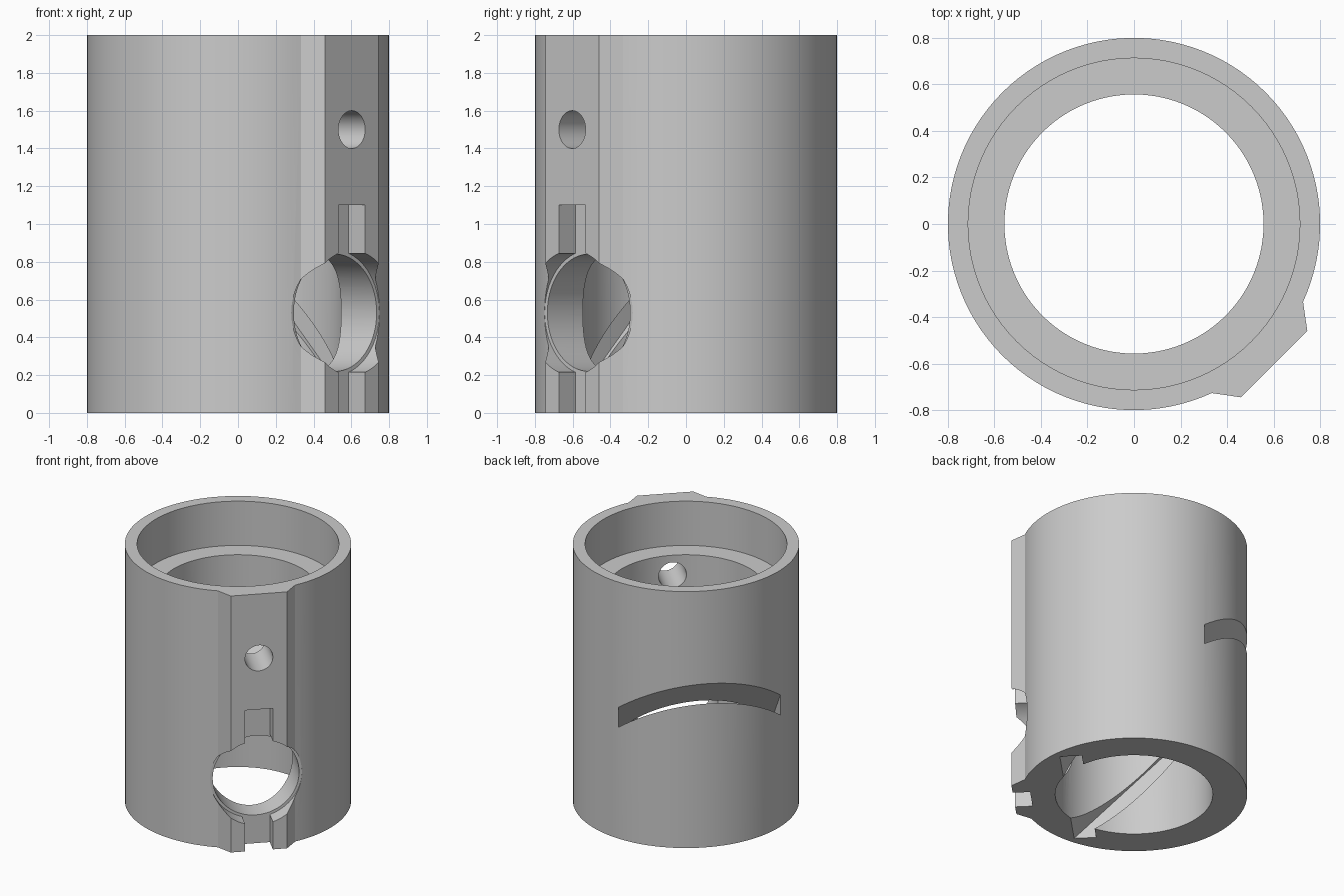
import bpy, bmesh, math
from mathutils import Matrix

if "Cube" in bpy.data.objects:
    bpy.data.objects.remove(bpy.data.objects["Cube"])

SEG = 96
# Working frame: the boss points along +X, then everything turns 45 degrees to the front right
TURN = Matrix.Rotation(math.radians(-45), 4, 'Z')


def finish(bm, name):
    bm.transform(TURN)
    bmesh.ops.recalc_face_normals(bm, faces=bm.faces)
    mesh = bpy.data.meshes.new(name)
    bm.to_mesh(mesh)
    bm.free()
    obj = bpy.data.objects.new(name, mesh)
    bpy.context.collection.objects.link(obj)
    return obj


def prism(name, outline, z0, z1):
    bm = bmesh.new()
    face = bm.faces.new([bm.verts.new((x, y, z0)) for x, y in outline])
    ext = bmesh.ops.extrude_face_region(bm, geom=[face])
    verts = [v for v in ext['geom'] if isinstance(v, bmesh.types.BMVert)]
    bmesh.ops.translate(bm, verts=verts, vec=(0, 0, z1 - z0))
    return finish(bm, name)


def cylinder(name, radius, a, b, z=None, seg=SEG):
    """Upright from height a to b, or lying along the boss axis at height z."""
    place = Matrix.Translation((0, 0, (a + b) / 2))
    if z is not None:
        place = Matrix.Translation(((a + b) / 2, 0, z)) @ Matrix.Rotation(math.pi / 2, 4, 'Y')
    bm = bmesh.new()
    bmesh.ops.create_cone(bm, cap_ends=True, segments=seg, radius1=radius,
                          radius2=radius, depth=b - a, matrix=place)
    return finish(bm, name)


def box(name, size, centre, tilt=0):
    bm = bmesh.new()
    place = (Matrix.Translation(centre) @ Matrix.Rotation(tilt, 4, 'Y')
             @ Matrix.Diagonal((*size, 1)))
    bmesh.ops.create_cube(bm, size=1, matrix=place)
    return finish(bm, name)


# Sleeve: round outline with a flat-faced boss running the full height
root = math.radians(20.3)
sweep = 2 * math.pi - 2 * root
outline = [(0.8 * math.cos(root + sweep * i / SEG), 0.8 * math.sin(root + sweep * i / SEG))
           for i in range(SEG + 1)]
outline += [(0.852, -0.2015), (0.852, 0.2015)]
sleeve = prism("sleeve_body", outline, 0, 2)

cutters = [
    cylinder("main_bore", 0.557, -0.2, 2.2),
    cylinder("upper_counterbore", 0.713, 1.655, 2.2),
    cylinder("pin_hole", 0.1, 0.0, 1.2, z=1.5, seg=48),
    cylinder("window_hole", 0.31, 0.0, 1.2, z=0.53),
    cylinder("window_recess", 0.33, 0.728, 1.2, z=0.53),
    box("keyway", (0.4, 0.2, 1.3), (0.928, 0, 0.45)),
    # Slanted plate slot, open at the back left and at the bottom rim
    box("slanted_slot", (4, 1.16, 0.11), (0, 0, 0.3975), math.radians(45)),
]

bpy.context.view_layer.objects.active = sleeve
sleeve.select_set(True)
for cutter in cutters:
    cutter.hide_render = True
    mod = sleeve.modifiers.new(cutter.name, 'BOOLEAN')
    mod.operation = 'DIFFERENCE'
    mod.solver = 'EXACT'
    mod.object = cutter
    bpy.ops.object.modifier_apply(modifier=mod.name)
    bpy.data.objects.remove(cutter)

# Single grey finish
grey = bpy.data.materials.new("plain_grey")
grey.diffuse_color = (0.6, 0.6, 0.6, 1)
grey.use_nodes = True
grey.node_tree.nodes["Principled BSDF"].inputs["Base Color"].default_value = grey.diffuse_color
sleeve.data.materials.clear()
sleeve.data.materials.append(grey)
for poly in sleeve.data.polygons:
    poly.material_index = 0
bpy.ops.object.shade_smooth_by_angle(angle=math.radians(20))
